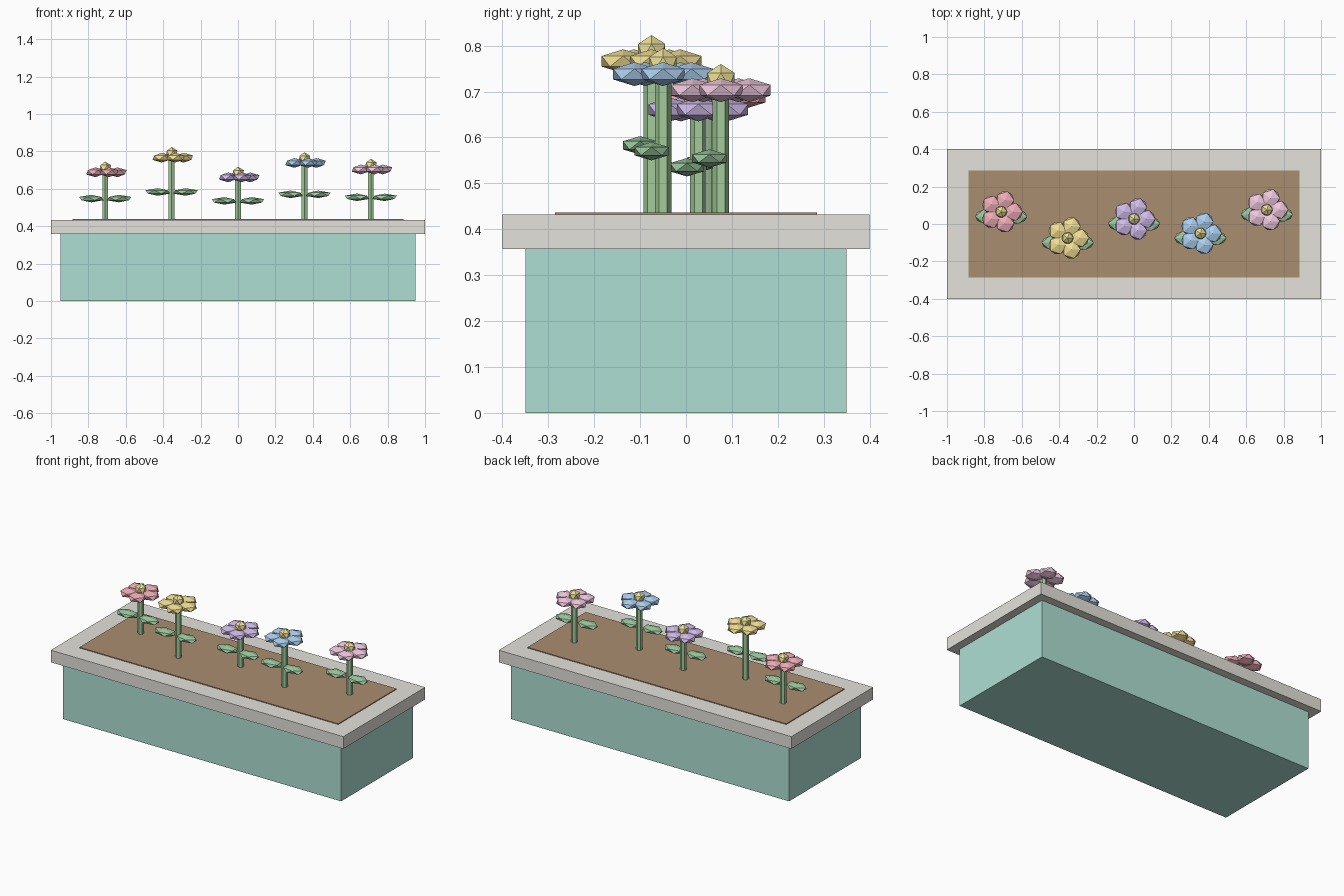
import bpy
from math import sin, cos, pi

if "Cube" in bpy.data.objects:
    bpy.data.objects.remove(bpy.data.objects["Cube"])


def material(name, rgb):
    m = bpy.data.materials.new(name)
    m.diffuse_color = (*rgb, 1)
    m.use_nodes = True
    m.node_tree.nodes["Principled BSDF"].inputs["Base Color"].default_value = m.diffuse_color
    return m


def finish(name, mat):
    ob = bpy.context.object
    ob.name = name
    if mat:
        ob.data.materials.append(mat)
    return ob


def box(name, sx, sy, z0, z1, mat):
    bpy.ops.mesh.primitive_cube_add(size=1, location=(0, 0, (z0 + z1) / 2))
    bpy.context.object.scale = (sx, sy, z1 - z0)
    return finish(name, mat)


def blob(name, loc, scale, mat, turn=0):
    bpy.ops.mesh.primitive_ico_sphere_add(subdivisions=1, radius=1, location=loc,
                                          rotation=(0, 0, turn))
    bpy.context.object.scale = scale
    return finish(name, mat)


teal = material("teal", (0.42, 0.74, 0.65))
stone = material("stone", (0.78, 0.76, 0.71))
earth = material("earth", (0.40, 0.27, 0.16))
stem_green = material("stem_green", (0.36, 0.60, 0.32))
leaf_green = material("leaf_green", (0.33, 0.58, 0.34))
gold = material("gold", (0.85, 0.75, 0.32))

# Planter body, rim and soil
box("planter_body", 1.9, 0.7, 0, 0.36, teal)
box("planter_rim", 2.0, 0.8, 0.357, 0.432, stone)
box("soil", 1.77, 0.57, 0.40, 0.437, earth)

# Flowers: x, y, petal height, colour name, colour
flowers = [
    (-0.71, 0.065, 0.688, "red", (0.86, 0.42, 0.48)),
    (-0.355, -0.075, 0.766, "yellow", (0.88, 0.73, 0.30)),
    (0.0, 0.027, 0.661, "purple", (0.64, 0.50, 0.82)),
    (0.355, -0.05, 0.738, "blue", (0.42, 0.63, 0.86)),
    (0.71, 0.076, 0.703, "pink", (0.88, 0.58, 0.74)),
]
SOIL = 0.43
for x, y, z, label, rgb in flowers:
    petal_mat = material(label, rgb)

    # Hexagonal stem
    bpy.ops.mesh.primitive_cylinder_add(vertices=6, radius=0.018, depth=z - SOIL,
                                        location=(x, y, (z + SOIL) / 2))
    finish(label + "_stem", stem_green)

    # Pair of leaves
    leaf_z = SOIL + 0.455 * (z - SOIL)
    for side in (-1, 1):
        blob(label + "_leaf", (x + side * 0.074, y - 0.025, leaf_z),
             (0.073, 0.044, 0.02), leaf_green, 0 if side > 0 else pi)

    # Ring of five petals and the flower centre
    for i in range(5):
        a = i * 2 * pi / 5
        blob(label + "_petal", (x + 0.065 * cos(a), y + 0.065 * sin(a), z),
             (0.055, 0.055, 0.026), petal_mat, a)
    blob(label + "_centre", (x, y, z + 0.022), (0.035, 0.035, 0.035), gold)
